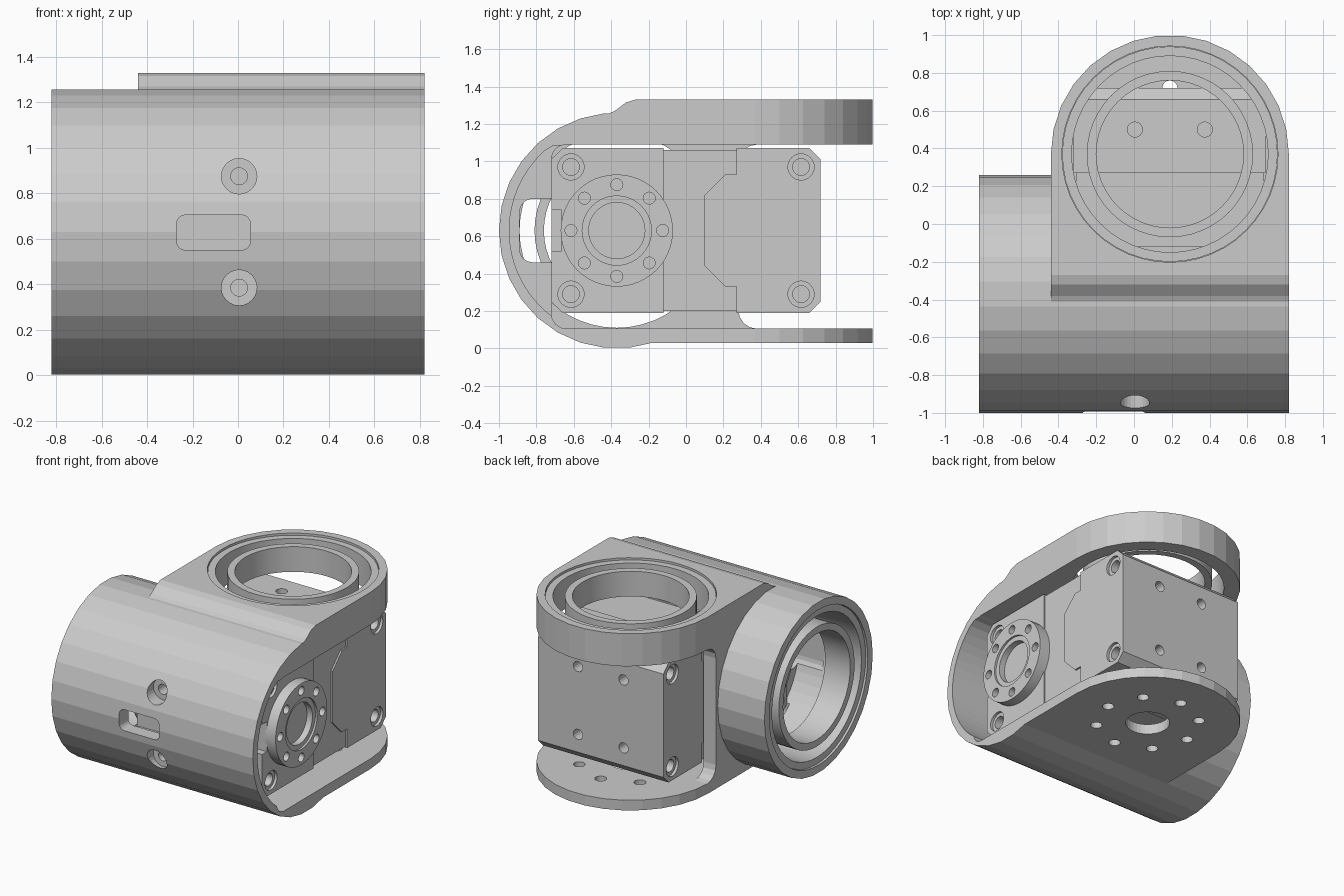
import bpy, bmesh
from math import sin, cos, pi, radians

if "Cube" in bpy.data.objects:
    bpy.data.objects.remove(bpy.data.objects["Cube"])


def arc(cx, cy, r, a0, a1, n):
    return [(cx + r * cos(radians(a0 + (a1 - a0) * i / n)),
             cy + r * sin(radians(a0 + (a1 - a0) * i / n))) for i in range(n + 1)]


def circle(cx, cy, r, n=24):
    return arc(cx, cy, r, 0, 360, n)[:-1]


def rect(u0, u1, v0, v1, r=0.0, n=4):
    if r == 0:
        return [(u0, v0), (u1, v0), (u1, v1), (u0, v1)]
    return (arc(u0 + r, v0 + r, r, 180, 270, n) + arc(u1 - r, v0 + r, r, 270, 360, n)
            + arc(u1 - r, v1 - r, r, 0, 90, n) + arc(u0 + r, v1 - r, r, 90, 180, n))


def prism(name, pts, axis, a, b):
    """Extrude a 2D outline along an axis from a to b."""
    place = {'x': lambda u, v, t: (t, u, v),
             'y': lambda u, v, t: (u, t, v),
             'z': lambda u, v, t: (u, v, t)}[axis]
    bm = bmesh.new()
    lo = [bm.verts.new(place(u, v, a)) for u, v in pts]
    hi = [bm.verts.new(place(u, v, b)) for u, v in pts]
    bm.faces.new(lo)
    bm.faces.new(hi)
    n = len(pts)
    for i in range(n):
        j = (i + 1) % n
        bm.faces.new((lo[i], lo[j], hi[j], hi[i]))
    bmesh.ops.recalc_face_normals(bm, faces=bm.faces[:])
    me = bpy.data.meshes.new(name)
    bm.to_mesh(me)
    bm.free()
    ob = bpy.data.objects.new(name, me)
    bpy.context.collection.objects.link(ob)
    return ob


def boolean(ob, tool, op='DIFFERENCE'):
    tool.hide_render = True
    mod = ob.modifiers.new(op, 'BOOLEAN')
    mod.operation, mod.object, mod.solver = op, tool, 'EXACT'
    bpy.context.view_layer.objects.active = ob
    bpy.ops.object.modifier_apply(modifier=mod.name)
    bpy.data.objects.remove(tool)


def cut(ob, pts, axis, a, b):
    boolean(ob, prism("cutter", pts, axis, a, b))


def smooth(ob):
    bpy.ops.object.select_all(action='DESELECT')
    ob.select_set(True)
    bpy.context.view_layer.objects.active = ob
    bpy.ops.object.shade_smooth_by_angle(angle=radians(30))


def ring(name, cu, cv, r_out, r_in, axis, a, b):
    ob = prism(name, circle(cu, cv, r_out, 48), axis, a, b)
    cut(ob, circle(cu, cv, r_in, 48), axis, min(a, b) - 0.1, max(a, b) + 0.1)
    smooth(ob)
    return ob


CY, CZ = -0.37, 0.63      # axis of the horizontal barrel
PX, PY = 0.19, 0.37       # axis of the upright pivot

# Bracket: faceted barrel joined to a round-ended fork
bracket = prism("bracket", circle(CY, CZ, 0.63, 30), 'x', -0.82, 0.82)
fork = prism("fork", [(1.1, 1.33), (-0.27, 1.33), (-0.32, 1.315), (-0.38, 1.27),
                      (-0.45, 1.24), (-0.37, 0.03), (1.1, 0.03)], 'x', -0.6, 1.0)
plan = prism("fork_plan", [(-0.44, -0.6), (0.82, -0.6)] + arc(PX, PY, 0.63, 0, 180, 15),
             'z', -0.2, 1.6)
boolean(fork, plan, 'INTERSECT')
boolean(bracket, fork, 'UNION')

# Servo bay, and the gap behind the side wall
cut(bracket, rect(-0.72, 1.5, 0.105, 1.09, 0.08), 'x', -0.34, 1.0)
cut(bracket, rect(0.28, 1.5, 0.105, 1.09, 0.1), 'x', -0.6, -0.2)

# Shallow round recess in the open barrel end
recess = [(u, min(max(v, 0.11), 1.085)) for u, v in circle(CY, CZ, 0.575, 60)]
cut(bracket, recess, 'x', 0.45, 1.0)

# Bearing seats in the barrel end and the top arm
cut(bracket, circle(CY, CZ, 0.52, 48), 'x', -0.9, -0.3)
cut(bracket, circle(CY, CZ, 0.572, 48), 'x', -0.9, -0.6)
cut(bracket, circle(PX, PY, 0.52, 48), 'z', 1.0, 1.5)
cut(bracket, circle(PX, PY, 0.572, 48), 'z', 1.13, 1.5)

# Cable channel, front window and counterbored front screw holes
cut(bracket, rect(-0.89, -0.6, 0.46, 0.80, 0.07), 'x', -0.5, 1.0)
cut(bracket, rect(-0.27, 0.055, 0.55, 0.705, 0.04), 'y', -1.1, -0.8)
for z in (0.385, 0.875):
    cut(bracket, circle(0.005, z, 0.078), 'y', -1.1, -0.88)
    cut(bracket, circle(0.005, z, 0.037), 'y', -1.1, -0.6)

# Horn bolt circle in the bottom arm
cut(bracket, circle(PX, PY, 0.15, 32), 'z', -0.1, 0.2)
for i in range(8):
    a = i * pi / 4
    cut(bracket, circle(PX + 0.35 * cos(a), PY + 0.35 * sin(a), 0.04, 16), 'z', -0.1, 0.2)

# Bearings: separate outer and inner races
for name, cu, cv, axis, a, b in (("side", CY, CZ, 'x', -0.805, -0.6),
                                 ("top", PX, PY, 'z', 1.13, 1.315)):
    ring(name + "_bearing_outer_race", cu, cv, 0.57, 0.52, axis, a, b)
    ring(name + "_bearing_inner_race", cu, cv, 0.44, 0.39, axis, a, b)

# Servo: inset core with a raised front case and notched rear case
X0, X1 = -0.32, 0.70
servo = prism("servo_body", rect(-0.70, 0.70, 0.20, 1.06), 'x', X0 + 0.012, X1 - 0.012)
for ob in [servo]:
    bev = 0.06
    front = [(-0.72 + bev, 0.19), (-0.12, 0.19), (-0.12, 1.07), (-0.72 + bev, 1.07),
             (-0.72, 1.07 - bev), (-0.72, 0.19 + bev)]
    rear = [(0.27, 0.19), (0.72 - bev, 0.19), (0.72, 0.19 + bev), (0.72, 1.07 - bev),
            (0.72 - bev, 1.07), (0.27, 1.07), (0.27, 0.93), (0.21, 0.93), (0.10, 0.82),
            (0.10, 0.44), (0.21, 0.33), (0.27, 0.33)]
    core = rect(-0.3, 0.4, 0.20, 1.06)
    servo.data.clear_geometry()
    bpy.data.objects.remove(servo)
    servo = prism("servo_body", core, 'x', X0 + 0.012, X1 - 0.012)
    boolean(servo, prism("front_case", front, 'x', X0, X1), 'UNION')
    boolean(servo, prism("rear_case", rear, 'x', X0, X1), 'UNION')

# Corner screw holes on both side faces
for y in (-0.615, 0.615):
    for z in (0.29, 0.97):
        for a, s in ((X0, 1), (X1, -1)):
            cut(servo, circle(y, z, 0.07), 'x', a - s * 0.1, a + s * 0.02)
            cut(servo, circle(y, z, 0.045), 'x', a - s * 0.1, a + s * 0.12)

# Mounting holes in the back, top and bottom, and the connector notch
for x in (0.005, 0.375):
    for z in (0.38, 0.88):
        cut(servo, circle(x, z, 0.038, 16), 'y', 0.62, 0.8)
    cut(servo, circle(x, 0.5, 0.04, 16), 'z', 0.98, 1.2)
    cut(servo, circle(x, 0.5, 0.04, 16), 'z', 0.1, 0.28)
cut(servo, rect(-0.8, -0.665, 0.52, 0.74), 'x', 0.5, 0.8)

# Horns on both sides, drilled with a bolt circle
for name, base, tip in (("drive_horn", X1, 0.775), ("idler_horn", X0, -0.395)):
    s = 1 if tip > base else -1
    horn = prism(name, circle(CY, CZ, 0.30, 48), 'x', base - s * 0.01, tip)
    cut(horn, circle(CY, CZ, 0.185, 40), 'x', tip - s * 0.015, tip + s * 0.1)
    cut(horn, circle(CY, CZ, 0.15, 40), 'x', tip - s * 0.06, tip + s * 0.1)
    for i in range(8):
        a = i * pi / 4
        cut(horn, circle(CY + 0.245 * cos(a), CZ + 0.245 * sin(a), 0.032, 16),
            'x', tip - s * 0.06, tip + s * 0.1)
    smooth(horn)
